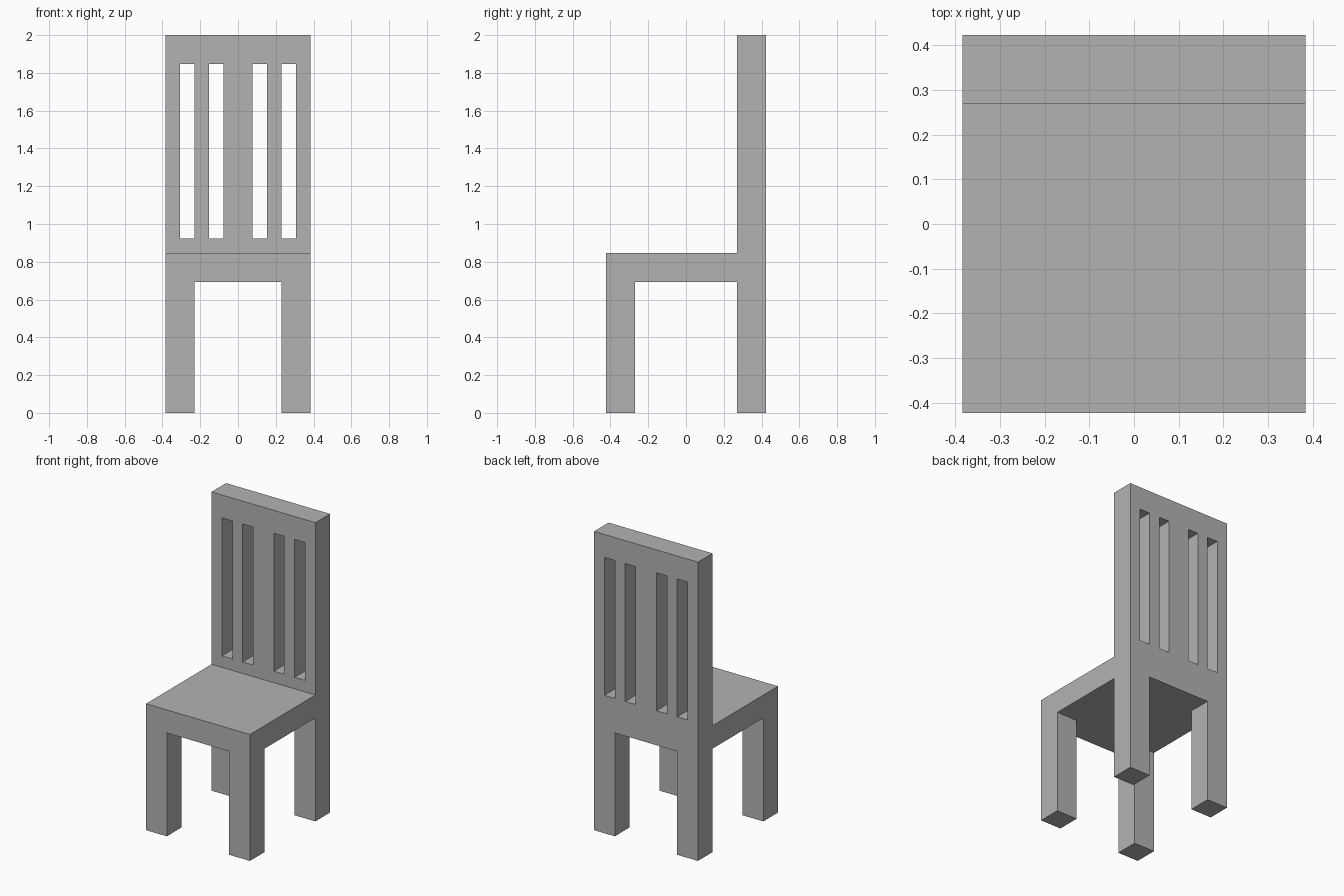
import bpy
import bmesh
from math import radians
from mathutils import Matrix, Vector

default_cube = bpy.data.objects.get("Cube")
if default_cube:
    bpy.data.objects.remove(default_cube, do_unlink=True)

# Module: the chair is 10 wide, 11 deep and 26 high
U = 2 / 26

grey = bpy.data.materials.new("plain grey")
grey.use_nodes = True
grey.diffuse_color = (0.45, 0.45, 0.45, 1)
bsdf = next(n for n in grey.node_tree.nodes if n.type == 'BSDF_PRINCIPLED')
bsdf.inputs["Base Color"].default_value = grey.diffuse_color


def add_object(name, bm):
    mesh = bpy.data.meshes.new(name)
    bm.to_mesh(mesh)
    bm.free()
    mesh.materials.append(grey)
    obj = bpy.data.objects.new(name, mesh)
    bpy.context.collection.objects.link(obj)
    return obj


def box(name, low, high, open_side):
    """Box in module units, open where it butts against its neighbour."""
    low, high = Vector(low) * U, Vector(high) * U
    bm = bmesh.new()
    bmesh.ops.create_cube(bm, size=1)
    hidden = [f for f in bm.faces if f.normal.dot(Vector(open_side)) > 0.9]
    bmesh.ops.delete(bm, geom=hidden, context='FACES')
    bmesh.ops.scale(bm, vec=high - low, verts=bm.verts)
    bmesh.ops.translate(bm, vec=(low + high) / 2, verts=bm.verts)
    return add_object(name, bm)


def panel(name, outlines, y_front, y_back):
    """Upright board from x-z outlines; inner outlines become openings."""
    curve = bpy.data.curves.new(name + "_outline", 'CURVE')
    curve.dimensions = '2D'
    curve.fill_mode = 'BOTH'
    curve.extrude = (y_back - y_front) / 2 * U
    for points in outlines:
        spline = curve.splines.new('POLY')
        spline.points.add(len(points) - 1)
        for p, (x, z) in zip(spline.points, points):
            p.co = (x * U, z * U, 0, 1)
        spline.use_cyclic_u = True
    helper = bpy.data.objects.new(name + "_outline", curve)
    mesh = bpy.data.meshes.new_from_object(helper)
    bm = bmesh.new()
    bm.from_mesh(mesh)
    bpy.data.objects.remove(helper)
    bpy.data.curves.remove(curve)
    bpy.data.meshes.remove(mesh)
    bmesh.ops.remove_doubles(bm, verts=bm.verts, dist=1e-4)
    bmesh.ops.recalc_face_normals(bm, faces=bm.faces)
    stand_up = Matrix.Translation((0, (y_front + y_back) / 2 * U, 0))
    stand_up @= Matrix.Rotation(radians(90), 4, 'X')
    bmesh.ops.transform(bm, matrix=stand_up, verts=bm.verts)
    for f in bm.faces:
        f.smooth = False
    return add_object(name, bm)


# Backrest and back legs in one board, with four slots
half = [(3, 0), (5, 0), (5, 26)]
outline = [(3, 9)] + half + [(-x, z) for x, z in reversed(half)] + [(-3, 9)]
slots = [[(x, 12), (x + 1, 12), (x + 1, 24), (x, 24)] for x in (-4, -2, 1, 3)]
panel("backrest_with_back_legs", [outline] + slots, 3.5, 5.5)

# Seat
box("seat", (-5, -5.5, 9), (5, 3.5, 11), (0, 1, 0))

# Front legs
for side, x in (("left", 3), ("right", -5)):
    box("front_leg_" + side, (x, -5.5, 0), (x + 2, -3.5, 9), (0, 0, 1))
